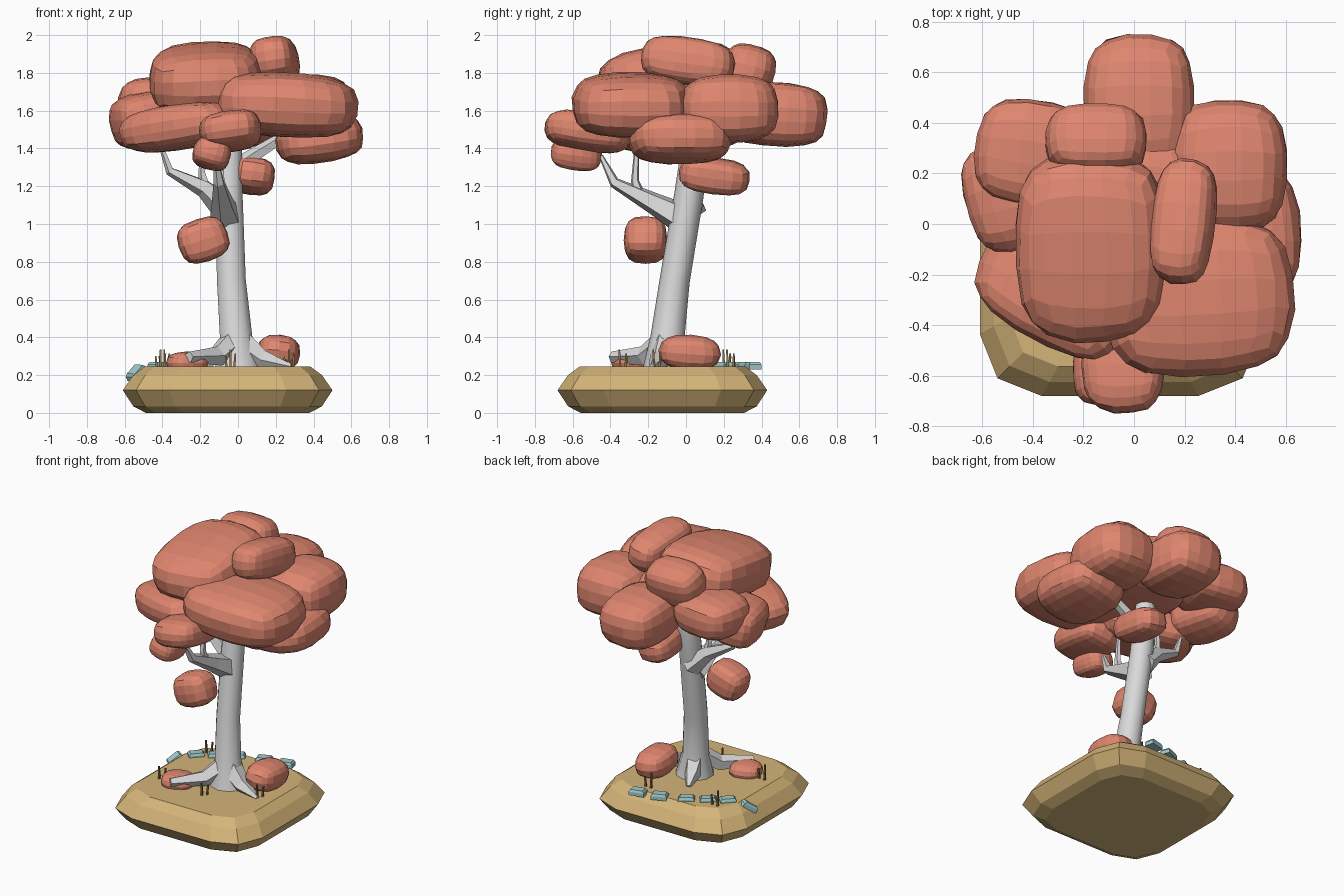
import bpy, bmesh, math, random
from mathutils import Vector, Euler

if "Cube" in bpy.data.objects:
    bpy.data.objects.remove(bpy.data.objects["Cube"])

random.seed(4)


def material(name, rgb):
    m = bpy.data.materials.new(name)
    m.diffuse_color = (*rgb, 1)
    m.use_nodes = True
    m.node_tree.nodes["Principled BSDF"].inputs["Base Color"].default_value = m.diffuse_color
    return m


CORAL = material("coral_leaves", (0.74, 0.24, 0.16))
BARK = material("pale_bark", (0.70, 0.69, 0.70))
SAND = material("sandy_ground", (0.66, 0.46, 0.19))
STONE = material("blue_stone", (0.36, 0.60, 0.60))
GRASS = material("dry_grass", (0.28, 0.18, 0.07))


def finish(name, bm, mat, smooth=False):
    bmesh.ops.recalc_face_normals(bm, faces=bm.faces)
    me = bpy.data.meshes.new(name)
    bm.to_mesh(me)
    bm.free()
    me.materials.append(mat)
    ob = bpy.data.objects.new(name, me)
    bpy.context.collection.objects.link(ob)
    if smooth:
        bpy.ops.object.select_all(action='DESELECT')
        ob.select_set(True)
        bpy.context.view_layer.objects.active = ob
        bpy.ops.object.shade_smooth_by_angle(angle=math.radians(40))
    return ob


def skin(bm, rings):
    """Bridge matching vertex rings and cap both ends."""
    vs = [[bm.verts.new(p) for p in r] for r in rings]
    n = len(vs[0])
    for a, b in zip(vs, vs[1:]):
        for i in range(n):
            j = (i + 1) % n
            bm.faces.new((a[i], a[j], b[j], b[i]))
    bm.faces.new(vs[0][::-1])
    bm.faces.new(vs[-1])


def tube(bm, path, sides):
    """Tapered limb through (x, y, z, radius) points."""
    pts = [Vector(p[:3]) for p in path]
    rings = []
    for i, p in enumerate(pts):
        t = pts[min(i + 1, len(pts) - 1)] - pts[max(i - 1, 0)]
        q = Vector((0, 0, 1)).rotation_difference(t.normalized())
        rings.append([p + q @ Vector((math.cos(a), math.sin(a), 0)) * path[i][3]
                      for a in (math.tau * (k + 0.5) / sides for k in range(sides))])
    skin(bm, rings)


def blob(name, center, half, rot=(0, 0, 0), cuts=4, power=2.9):
    """Boxy faceted leaf clump: subdivided cube pulled to a superellipsoid."""
    bm = bmesh.new()
    bmesh.ops.create_cube(bm, size=2)
    bmesh.ops.subdivide_edges(bm, edges=bm.edges[:], cuts=cuts, use_grid_fill=True)
    e = Euler([math.radians(a) for a in rot]).to_matrix()
    for v in bm.verts:
        c = Vector([math.sin(k * math.pi / 4) / math.sin(math.pi / 4) for k in v.co])
        c /= sum(abs(k) ** power for k in c) ** (1 / power)
        c *= random.uniform(0.985, 1.015)
        v.co = Vector(center) + e @ Vector([k * h for k, h in zip(c, half)])
    finish(name, bm, CORAL)


# Ground slab: rounded square plan with a bevelled profile
quarter = [(0.555, 0.31), (0.485, 0.485), (0.31, 0.555)]
plan = []
for k in range(4):
    ca, sa = round(math.cos(k * math.pi / 2)), round(math.sin(k * math.pi / 2))
    plan += [(x * ca - y * sa, x * sa + y * ca) for x, y in quarter]
bm = bmesh.new()
skin(bm, [[(-0.055 + x * s, -0.125 + y * s, z) for x, y in plan]
          for z, s in ((0, 0.78), (0.035, 0.9), (0.12, 1), (0.2, 0.9), (0.245, 0.79))])
finish("ground_slab", bm, SAND)

# Leaning trunk
bm = bmesh.new()
tube(bm, [(0, -0.10, 0.23, 0.13), (-0.01, -0.098, 0.40, 0.09), (-0.035, -0.06, 0.70, 0.08),
          (-0.05, 0.015, 1.15, 0.078), (-0.05, 0.05, 1.40, 0.075), (-0.05, 0.06, 1.6, 0.05)], 10)
finish("trunk", bm, BARK, True)

# Branches
branches = {
    "front_branch": [(-0.06, 0.0, 1.02, 0.09), (-0.08, -0.17, 1.11, 0.06),
                     (-0.10, -0.38, 1.22, 0.03), (-0.12, -0.45, 1.36, 0.012)],
    "front_twig": [(-0.09, -0.25, 1.16, 0.035), (-0.09, -0.27, 1.23, 0.022), (-0.09, -0.26, 1.42, 0.012)],
    "left_branch": [(-0.06, 0.03, 1.08, 0.08), (-0.18, 0.01, 1.19, 0.05),
                    (-0.36, -0.01, 1.28, 0.025), (-0.41, -0.02, 1.42, 0.012)],
    "left_twig": [(-0.17, 0.01, 1.18, 0.035), (-0.19, 0.01, 1.27, 0.02), (-0.18, 0.01, 1.45, 0.014)],
    "right_branch": [(-0.04, 0.05, 1.27, 0.06), (0.08, 0.05, 1.36, 0.04), (0.24, 0.05, 1.46, 0.03)],
}
for name, path in branches.items():
    bm = bmesh.new()
    tube(bm, path, 5)
    finish(name, bm, BARK)

# Roots spreading over the ground
roots = [
    [(-0.01, -0.09, 0.40, 0.07), (-0.11, -0.22, 0.30, 0.055), (-0.26, -0.39, 0.295, 0.03)],
    [(0.0, -0.10, 0.38, 0.08), (0.13, -0.14, 0.28, 0.055), (0.28, -0.18, 0.245, 0.015)],
    [(-0.01, -0.10, 0.38, 0.08), (-0.05, 0.0, 0.29, 0.055), (-0.09, 0.10, 0.245, 0.015)],
]
for i, path in enumerate(roots):
    bm = bmesh.new()
    tube(bm, path, 5)
    finish(f"root_{i + 1}", bm, BARK)

# Crown clumps: centre, half size, tilt
crown = [
    ((-0.17, -0.09, 1.77), (0.30, 0.38, 0.18), (8, -3, 0)),
    ((0.255, -0.29, 1.63), (0.38, 0.31, 0.17), (0, 3, 3)),
    ((0.375, 0.23, 1.61), (0.23, 0.26, 0.18), (0, 0, 0)),
    ((0.43, -0.03, 1.45), (0.23, 0.27, 0.125), (0, -8, 5)),
    ((0.02, 0.48, 1.58), (0.22, 0.27, 0.17), (-3, 0, 0)),
    ((-0.30, -0.26, 1.515), (0.33, 0.22, 0.12), (0, -8, -28)),
    ((-0.04, -0.52, 1.49), (0.165, 0.23, 0.10), (-8, -8, 0)),
    ((-0.14, -0.58, 1.37), (0.10, 0.135, 0.08), (-8, 15, 0)),
    ((-0.50, 0.11, 1.55), (0.165, 0.22, 0.145), (0, -12, 15)),
    ((-0.40, 0.28, 1.64), (0.23, 0.21, 0.14), (0, 0, -8)),
    ((-0.15, 0.33, 1.81), (0.20, 0.14, 0.14), (-15, 0, 0)),
    ((0.195, 0.01, 1.86), (0.125, 0.25, 0.125), (-8, -8, -5)),
    ((0.0, 0.05, 1.62), (0.30, 0.30, 0.14), (0, 0, 0)),
]
for i, (c, h, r) in enumerate(crown):
    blob(f"crown_clump_{i + 1}", c, h, r)

# Low hanging clumps and ground bushes
blob("under_clump", (0.075, 0.15, 1.255), (0.12, 0.19, 0.095), (-8, 8, 0), 3)
blob("trunk_clump", (-0.185, -0.215, 0.915), (0.135, 0.115, 0.115), (0, -18, 0), 3)
blob("right_bush", (0.215, 0.02, 0.32), (0.115, 0.165, 0.095), (-4, 5, 0), 3, 2.4)
blob("left_bush", (-0.27, -0.29, 0.265), (0.11, 0.10, 0.06), (0, 0, 20), 3, 2.4)

# Stepping stones curving round the back left
stones = [(0.13, 0.355), (-0.02, 0.325), (-0.19, 0.265), (-0.31, 0.195), (-0.42, 0.13), (-0.54, 0.06)]
for i, (x, y) in enumerate(stones):
    edge = i == len(stones) - 1
    rot = Euler((0, math.radians(-35 if edge else 0), math.radians(18 + 8 * i))).to_matrix()
    bm = bmesh.new()
    skin(bm, [[Vector((x, y, 0.215 if edge else 0.25)) + rot @ Vector((0.055 * s * a, 0.036 * s * b, z))
               for a, b in ((-1, -0.8), (0.9, -1), (1, 0.8), (-0.9, 1))]
              for z, s in ((-0.02, 1), (0.005, 1), (0.02, 0.8))])
    finish(f"stone_{i + 1}", bm, STONE)

# Grass tufts: a few thin upright blades
tufts = [(0.12, 0.24), (-0.39, 0.22), (-0.41, -0.28), (-0.04, -0.33), (0.27, -0.15)]
for i, (x, y) in enumerate(tufts):
    bm = bmesh.new()
    for dx, dy, h in ((-0.02, 0.012, 0.05), (0.0, -0.018, 0.085), (0.02, 0.01, 0.065)):
        tube(bm, [(x + dx, y + dy, 0.235, 0.009), (x + dx * 1.3, y + dy * 1.3, 0.25 + h, 0.006)], 4)
    finish(f"grass_tuft_{i + 1}", bm, GRASS)
